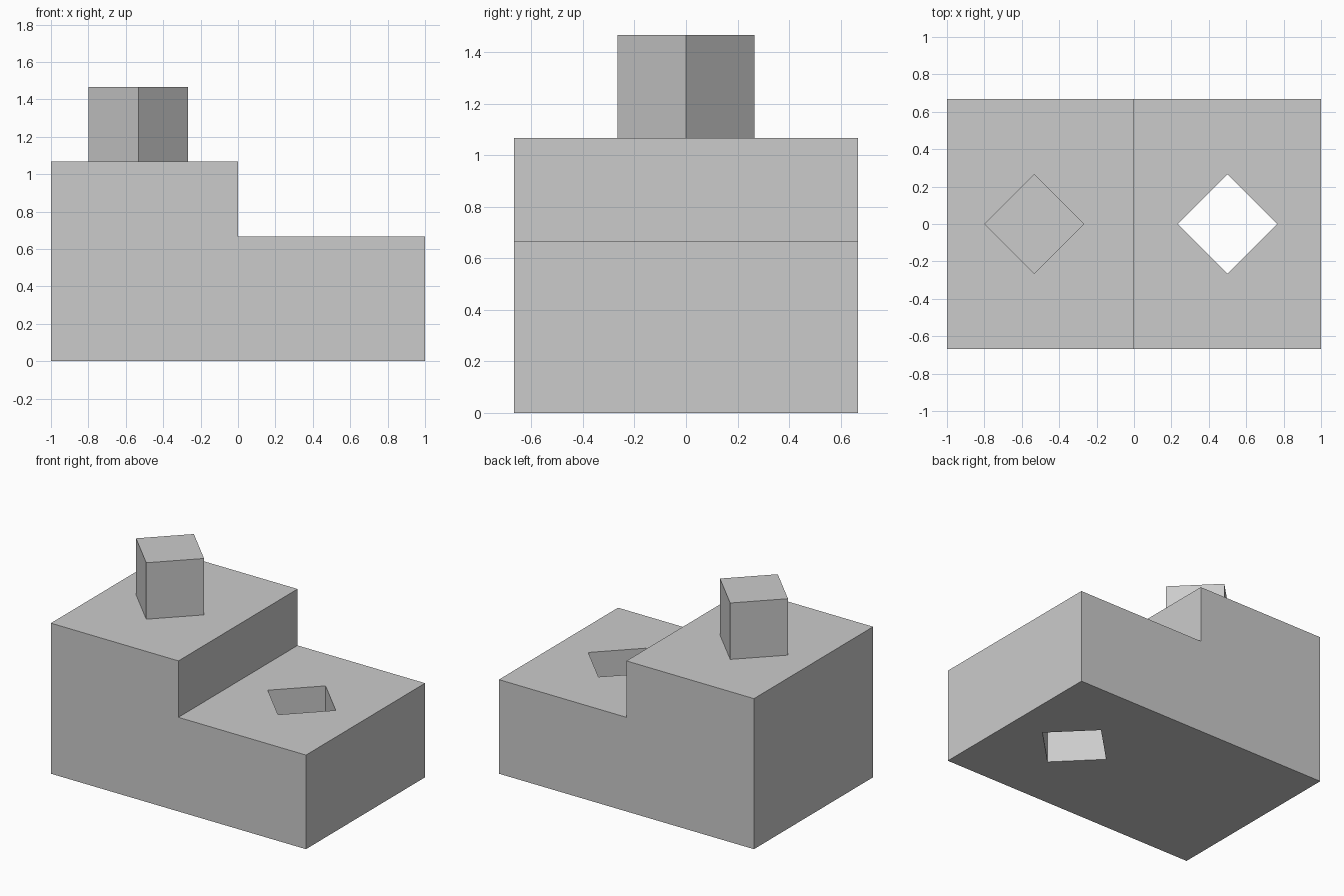
import bpy
import bmesh
from math import radians

if "Cube" in bpy.data.objects:
    bpy.data.objects.remove(bpy.data.objects["Cube"], do_unlink=True)

# Single flat colour
grey = bpy.data.materials.new("plain_grey")
grey.use_nodes = True
colour = (0.6, 0.6, 0.6, 1)
grey.diffuse_color = colour
grey.node_tree.nodes["Principled BSDF"].inputs["Base Color"].default_value = colour

HALF_DEPTH = 0.667
STEP_HEIGHT = 0.667
TOP_HEIGHT = 1.067
PEG_HEIGHT = 0.4
PEG_SIDE = 0.377


def add_object(name, bm):
    mesh = bpy.data.meshes.new(name)
    bmesh.ops.recalc_face_normals(bm, faces=bm.faces)
    bm.to_mesh(mesh)
    bm.free()
    mesh.materials.append(grey)
    obj = bpy.data.objects.new(name, mesh)
    bpy.context.collection.objects.link(obj)
    return obj


def diamond_prism(name, x, bottom, top):
    """Square prism turned so that its corners face along x and y."""
    bpy.ops.mesh.primitive_cube_add(
        size=1, location=(x, 0, (bottom + top) / 2), rotation=(0, 0, radians(45)))
    obj = bpy.context.object
    obj.name = name
    obj.scale = (PEG_SIDE, PEG_SIDE, top - bottom)
    obj.data.materials.append(grey)
    return obj


# Stepped base: side profile extruded from front to back
profile = [(-1, 0), (1, 0), (1, STEP_HEIGHT), (0, STEP_HEIGHT),
           (0, TOP_HEIGHT), (-1, TOP_HEIGHT)]
bm = bmesh.new()
face = bm.faces.new([bm.verts.new((x, -HALF_DEPTH, z)) for x, z in profile])
extruded = bmesh.ops.extrude_face_region(bm, geom=[face])["geom"]
bmesh.ops.translate(bm, vec=(0, 2 * HALF_DEPTH, 0),
                    verts=[v for v in extruded if isinstance(v, bmesh.types.BMVert)])
base = add_object("stepped_base", bm)

# Square hole right through the low step
cutter = diamond_prism("hole_cutter", 0.5, -0.2, STEP_HEIGHT + 0.2)
cutter.hide_render = True
hole = base.modifiers.new("square_hole", "BOOLEAN")
hole.operation = "DIFFERENCE"
hole.solver = "EXACT"
hole.object = cutter
bpy.context.view_layer.objects.active = base
bpy.ops.object.modifier_apply(modifier=hole.name)
bpy.data.objects.remove(cutter, do_unlink=True)

# Square peg standing on the high step
diamond_prism("square_peg", -0.533, TOP_HEIGHT, TOP_HEIGHT + PEG_HEIGHT)
